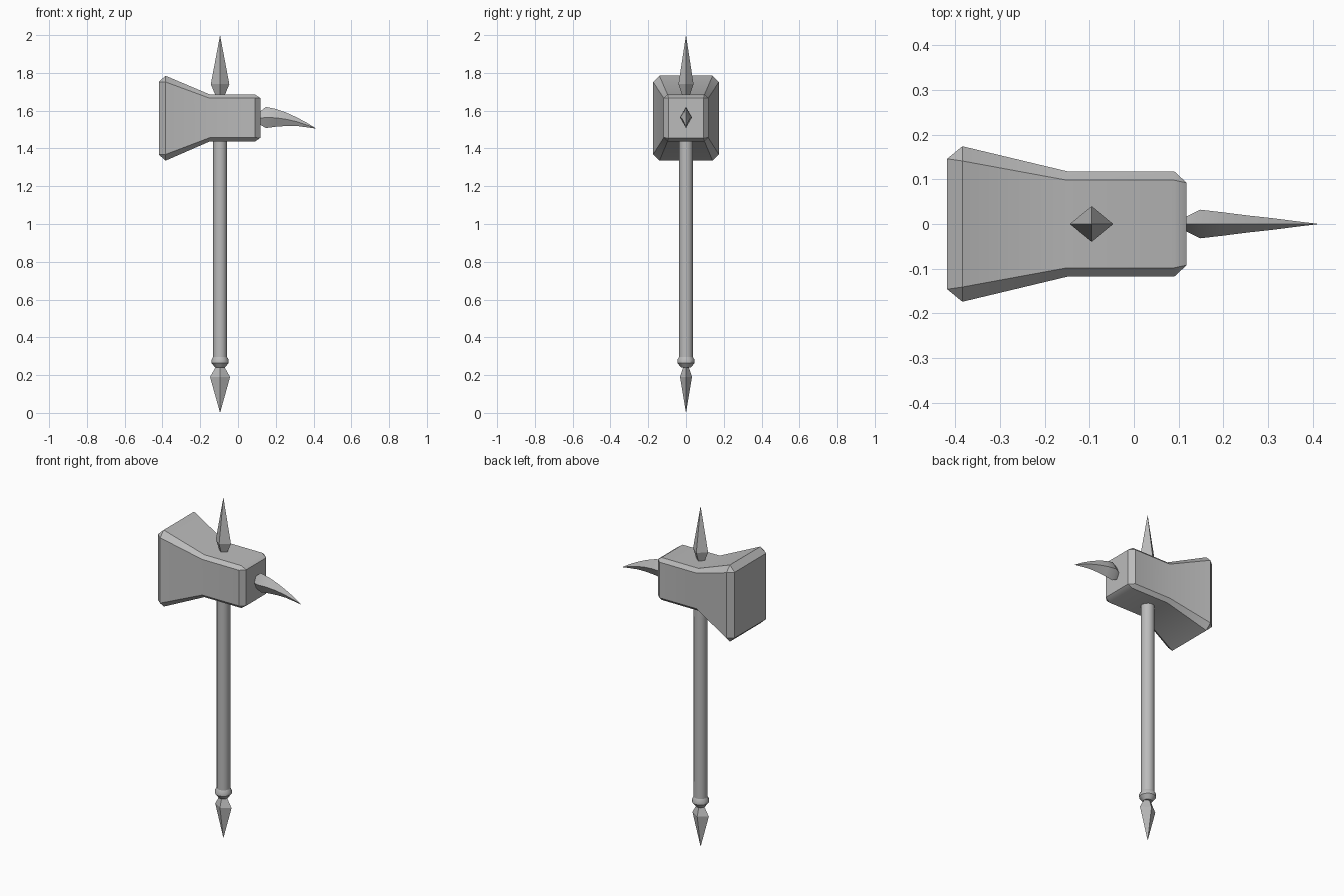
import bpy, math
from mathutils import Vector

cube = bpy.data.objects.get("Cube")
if cube:
    bpy.data.objects.remove(cube, do_unlink=True)

steel = bpy.data.materials.new("grey_steel")
steel.use_nodes = True
GREY = (0.5, 0.5, 0.5, 1)
steel.diffuse_color = GREY
steel.node_tree.nodes["Principled BSDF"].inputs["Base Color"].default_value = GREY

AXIS_X = -0.095   # handle centre line


def loft(name, rings, smooth=None):
    """Skin a list of equal-length point rings and cap both ends."""
    n = len(rings[0])
    verts = [p for ring in rings for p in ring]
    faces = [tuple(range(n)), tuple(range(len(verts) - n, len(verts)))]
    for r in range(len(rings) - 1):
        for i in range(n):
            a, b = r * n + i, r * n + (i + 1) % n
            faces.append((a, b, b + n, a + n))
    mesh = bpy.data.meshes.new(name)
    mesh.from_pydata(verts, [], faces)
    obj = bpy.data.objects.new(name, mesh)
    bpy.context.collection.objects.link(obj)
    mesh.materials.append(steel)
    bpy.ops.object.select_all(action='DESELECT')
    obj.select_set(True)
    bpy.context.view_layer.objects.active = obj
    bpy.ops.object.mode_set(mode='EDIT')
    bpy.ops.mesh.select_all(action='SELECT')
    bpy.ops.mesh.remove_doubles(threshold=0.0003)
    bpy.ops.mesh.normals_make_consistent(inside=False)
    bpy.ops.object.mode_set(mode='OBJECT')
    if smooth:
        bpy.ops.object.shade_smooth_by_angle(angle=math.radians(smooth))
    return obj


def upright_ring(z, rx, ry, sides):
    angles = [2 * math.pi * i / sides for i in range(sides)]
    return [Vector((AXIS_X + rx * math.cos(a), ry * math.sin(a), z)) for a in angles]


def head_ring(x, half_y, low, high, c):
    """Rectangle across the head with corners chamfered by c."""
    mid, half_z = (low + high) / 2, (high - low) / 2
    ring = []
    for sy, sz in ((1, 1), (-1, 1), (-1, -1), (1, -1)):
        pair = [(sy * half_y, sz * (half_z - c)), (sy * (half_y - c), sz * half_z)]
        if sy * sz < 0:
            pair.reverse()
        ring += [Vector((x, y, mid + z)) for y, z in pair]
    return ring


# Hammer head: flared striking face, waist, square back
loft("hammer_head", [head_ring(*s) for s in (
    (-0.418, 0.146, 1.367, 1.753, 0),
    (-0.384, 0.174, 1.335, 1.785, 0.033),
    (-0.15, 0.118, 1.437, 1.686, 0.02),
    (0.09, 0.118, 1.437, 1.686, 0.02),
    (0.118, 0.092, 1.456, 1.667, 0))], smooth=35)

# Handle shaft and the turned collar below it
loft("handle", [upright_ring(z, 0.037, 0.037, 12) for z in (0.28, 1.5)], smooth=40)
loft("handle_collar", [upright_ring(z, r, r, 12) for z, r in (
    (0.24, 0.026), (0.265, 0.046), (0.28, 0.046), (0.298, 0.036))], smooth=30)

# Diamond-section spikes at the top and the pommel
for name, levels in {
    "top_spike": ((1.675, 0.022, 0.018), (1.74, 0.049, 0.04), (2.0, 0, 0)),
    "pommel_spike": ((0.245, 0.022, 0.014), (0.19, 0.053, 0.032), (0, 0, 0)),
}.items():
    loft(name, [upright_ring(z, rx, ry, 4) for z, rx, ry in levels])

# Curved horn on the back: x, half width, low, high
horn = ((0.11, 0.013, 1.53, 1.59), (0.148, 0.032, 1.508, 1.62),
        (0.2, 0.026, 1.515, 1.609), (0.255, 0.019, 1.519, 1.59),
        (0.31, 0.013, 1.519, 1.565), (0.365, 0.006, 1.512, 1.536),
        (0.414, 0, 1.505, 1.505))
loft("back_horn", [[Vector((x, w, (lo + hi) / 2)), Vector((x, 0, hi)),
                    Vector((x, -w, (lo + hi) / 2)), Vector((x, 0, lo))]
                   for x, w, lo, hi in horn], smooth=30)
